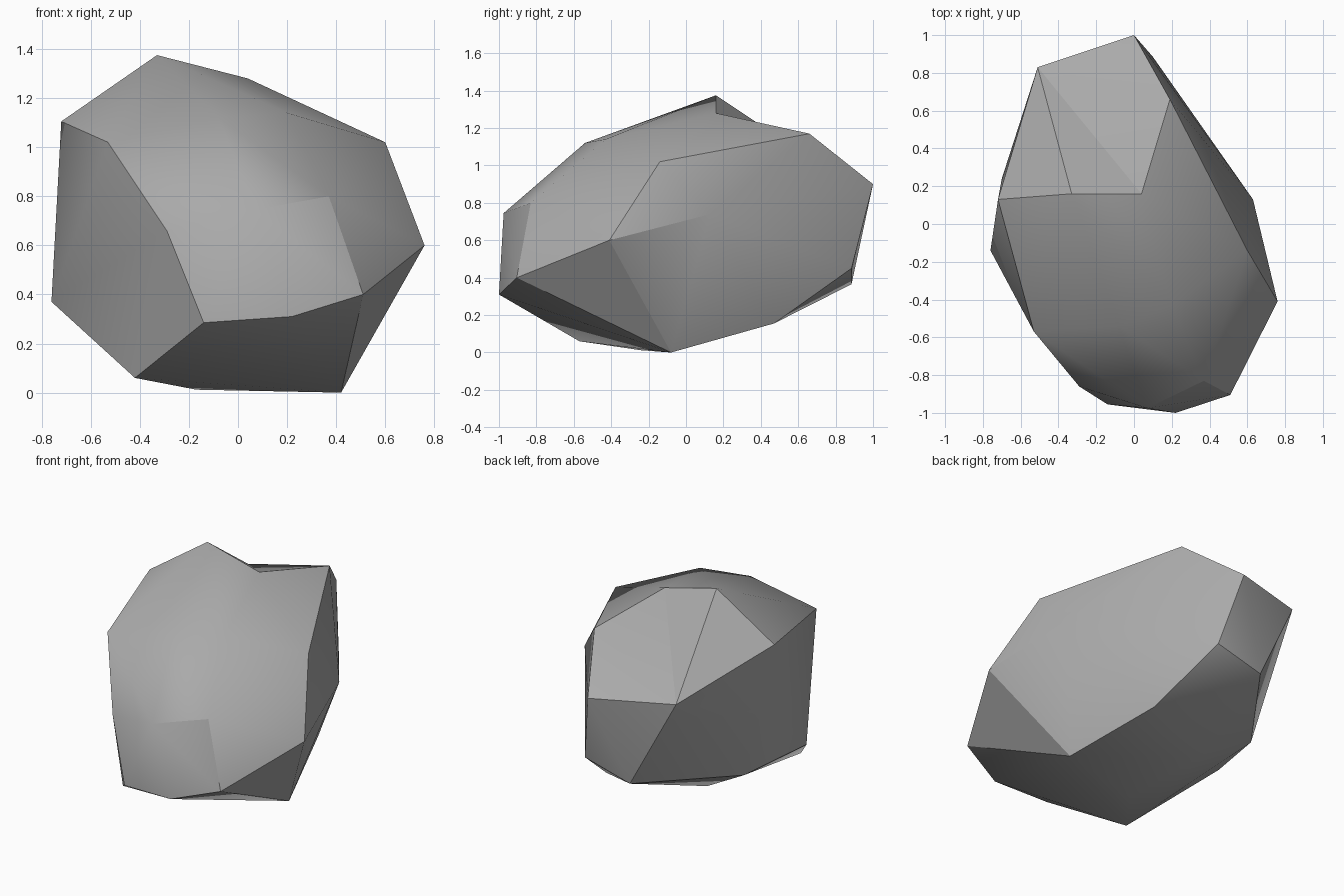
import bpy
import bmesh
import math
from mathutils import Vector

default_cube = bpy.data.objects.get("Cube")
if default_cube:
    bpy.data.objects.remove(default_cube, do_unlink=True)

# Corner points of the boulder, grouped by the side they shape
peak = (-.33, .16, 1.375)
saddle = (.04, .16, 1.28)
shoulder = (.19, .66, 1.17)
back_ledge = (-.51, .83, .93)

corners = {
    "crown": [peak, saddle, shoulder, back_ledge,
              (-.08, -.54, 1.12), (.2, -.43, 1.14), (-.53, -.57, 1.02)],
    "front": [(.51, -.905, .4), (.37, -.83, .8), (.22, -1, .31),
              (-.14, -.955, .285), (.07, -.975, .745), (-.29, -.86, .66)],
    "left": [(.6, -.14, 1.02), (.76, -.41, .6), (.63, .13, .74)],
    "right": [(-.72, .13, 1.105), (-.7, .24, .7), (-.76, -.14, .37),
              (-.63, .31, .31)],
    "back": [(0, 1, .9), (.1, .885, .45), (-.22, .885, .365)],
    "underside": [(-.42, -.57, .06), (-.17, -.24, .012), (.42, -.08, 0),
                  (.24, .47, .155), (-.32, .24, .13)],
}


def vert_at(bm, point):
    """Return the vertex nearest to a given corner point."""
    return min(bm.verts, key=lambda v: (v.co - Vector(point)).length)


# Boulder body: a hull stretched over the corners
bm = bmesh.new()
for group in corners.values():
    for point in group:
        bm.verts.new(point)
hull = bmesh.ops.convex_hull(bm, input=bm.verts[:])
unused = set(hull["geom_interior"]) | set(hull["geom_unused"])
loose = [v for v in unused if isinstance(v, bmesh.types.BMVert)]
bmesh.ops.delete(bm, geom=loose, context='VERTS')

# Dent behind the peak: turn the bridging edge down into the saddle
bridge = bm.edges.get((vert_at(bm, peak), vert_at(bm, shoulder)))
if bridge:
    ends = {vert_at(bm, saddle), vert_at(bm, back_ledge)}
    opposite = {v for f in bridge.link_faces for v in f.verts} - set(bridge.verts)
    if opposite == ends:
        bmesh.utils.edge_rotate(bridge, True)
bmesh.ops.recalc_face_normals(bm, faces=bm.faces[:])

mesh = bpy.data.meshes.new("boulder")
bm.to_mesh(mesh)
bm.free()
boulder = bpy.data.objects.new("boulder", mesh)
bpy.context.collection.objects.link(boulder)

# Stone material
stone = bpy.data.materials.new("grey stone")
stone.use_nodes = True
colour = (.4, .4, .4, 1)
stone.diffuse_color = colour
stone.node_tree.nodes["Principled BSDF"].inputs["Base Color"].default_value = colour
mesh.materials.append(stone)

# Soft facets with crisp main ridges
bpy.ops.object.select_all(action='DESELECT')
boulder.select_set(True)
bpy.context.view_layer.objects.active = boulder
bpy.ops.object.shade_smooth_by_angle(angle=math.radians(30))
